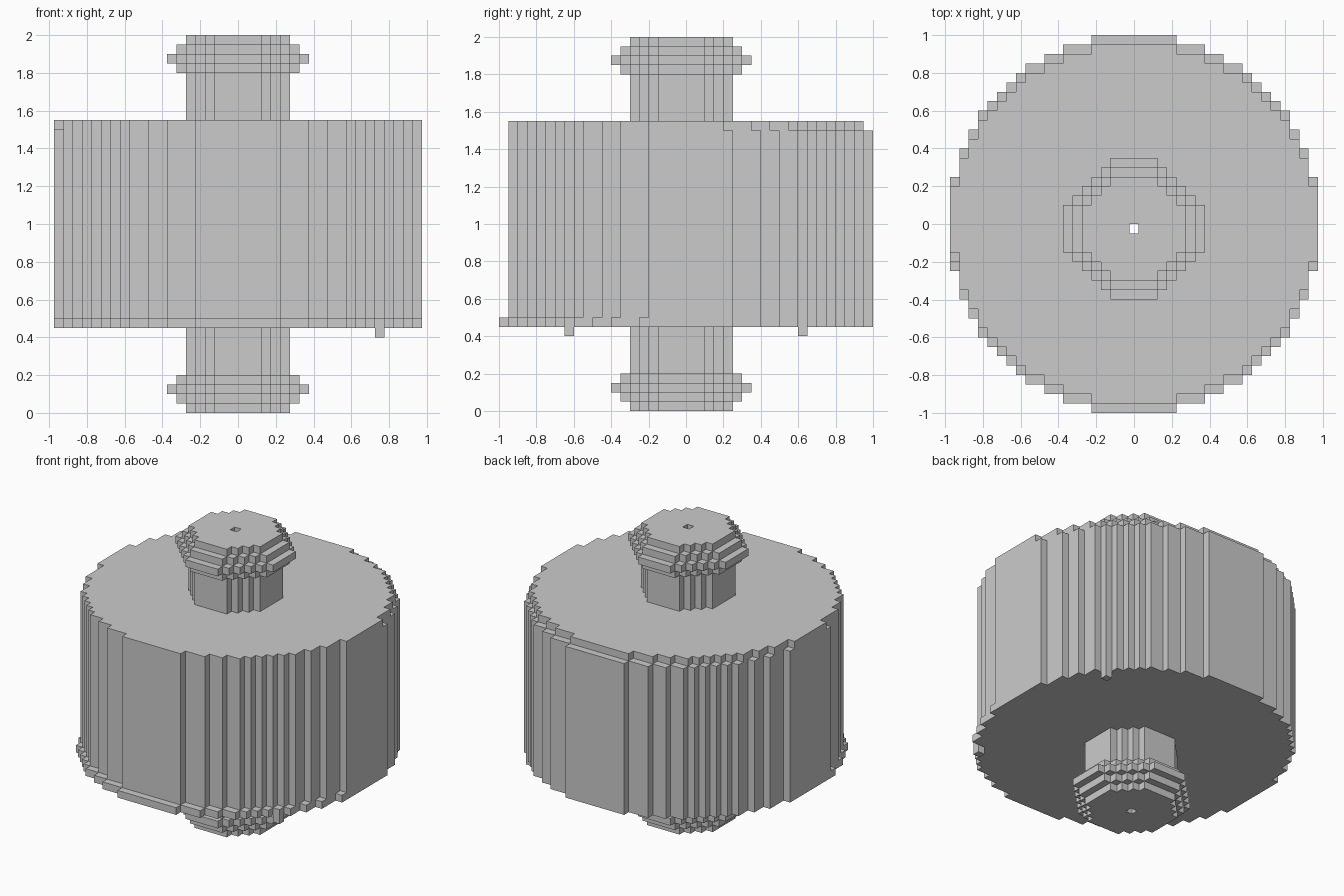
import bpy, bmesh

if "Cube" in bpy.data.objects:
    bpy.data.objects.remove(bpy.data.objects["Cube"])

U = 0.05          # size of one block
HOLE = (0, -1)    # block column left open along the axis

# Drum half depth (in blocks) for each column outward from the middle
DEPTH = [20] * 5 + [19] * 3 + [18] * 2 + [17] * 2 + [16, 15, 14, 13, 12, 10, 8, 5]


def drum(front, back):
    """Stepped disc, trimmed by some blocks at the front and back."""
    return {(i, j) for i in range(-19, 20)
            for j in range(-DEPTH[abs(i)] + front, DEPTH[abs(i)] - back)} - {HOLE}


def hub(r):
    """Stepped octagon around the axis."""
    return {(i, j - 1) for i in range(-r, r + 1) for j in range(-r, r + 1)
            if abs(i) + abs(j) <= r + 2} - {HOLE}


# Slabs from bottom to top: z start, z end (in blocks), part -> filled blocks
low, high = "lower_spindle", "upper_spindle"
slabs = [(k, k + 1, {low: hub(r)}) for k, r in enumerate((5, 6, 7, 6))]
slabs += [
    (4, 8, {low: hub(5)}),
    (8, 9, {low: hub(5), "drum_pegs": {(15, -13), (15, 12)}}),
    (9, 10, {"drum": drum(0, 0)}),
    (10, 30, {"drum": drum(1, 0)}),
    (30, 31, {"drum": drum(1, 1) - {(-19, -4)}}),
    (31, 36, {high: hub(5)}),
]
slabs += [(36 + k, 37 + k, {high: hub(r)}) for k, r in enumerate((6, 7, 6, 5))]
filled = [set().union(*parts.values()) for _, _, parts in slabs]


def build(name):
    """Make one part from the exposed faces of its blocks."""
    bm = bmesh.new()
    verts = {}

    def quad(*corners):
        for c in corners:
            if c not in verts:
                x, y, z = c
                verts[c] = bm.verts.new(((x - 0.5) * U, y * U, z * U))
        bm.faces.new([verts[c] for c in corners])

    for n, (a, b, parts) in enumerate(slabs):
        solid = filled[n]
        below = filled[n - 1] if n else set()
        above = filled[n + 1] if n + 1 < len(slabs) else set()
        for i, j in sorted(parts.get(name, ())):
            p, q, r, s = (i, j), (i + 1, j), (i + 1, j + 1), (i, j + 1)
            # side walls
            for (di, dj), u, v in (((0, -1), p, q), ((1, 0), q, r),
                                   ((0, 1), r, s), ((-1, 0), s, p)):
                if (i + di, j + dj) not in solid:
                    quad((*u, a), (*v, a), (*v, b), (*u, b))
            # caps
            if (i, j) not in above:
                quad(*((*c, b) for c in (p, q, r, s)))
            if (i, j) not in below:
                quad(*((*c, a) for c in (s, r, q, p)))

    mesh = bpy.data.meshes.new(name)
    bm.to_mesh(mesh)
    bm.free()
    bpy.context.collection.objects.link(bpy.data.objects.new(name, mesh))


for part in ("drum", "drum_pegs", low, high):
    build(part)
